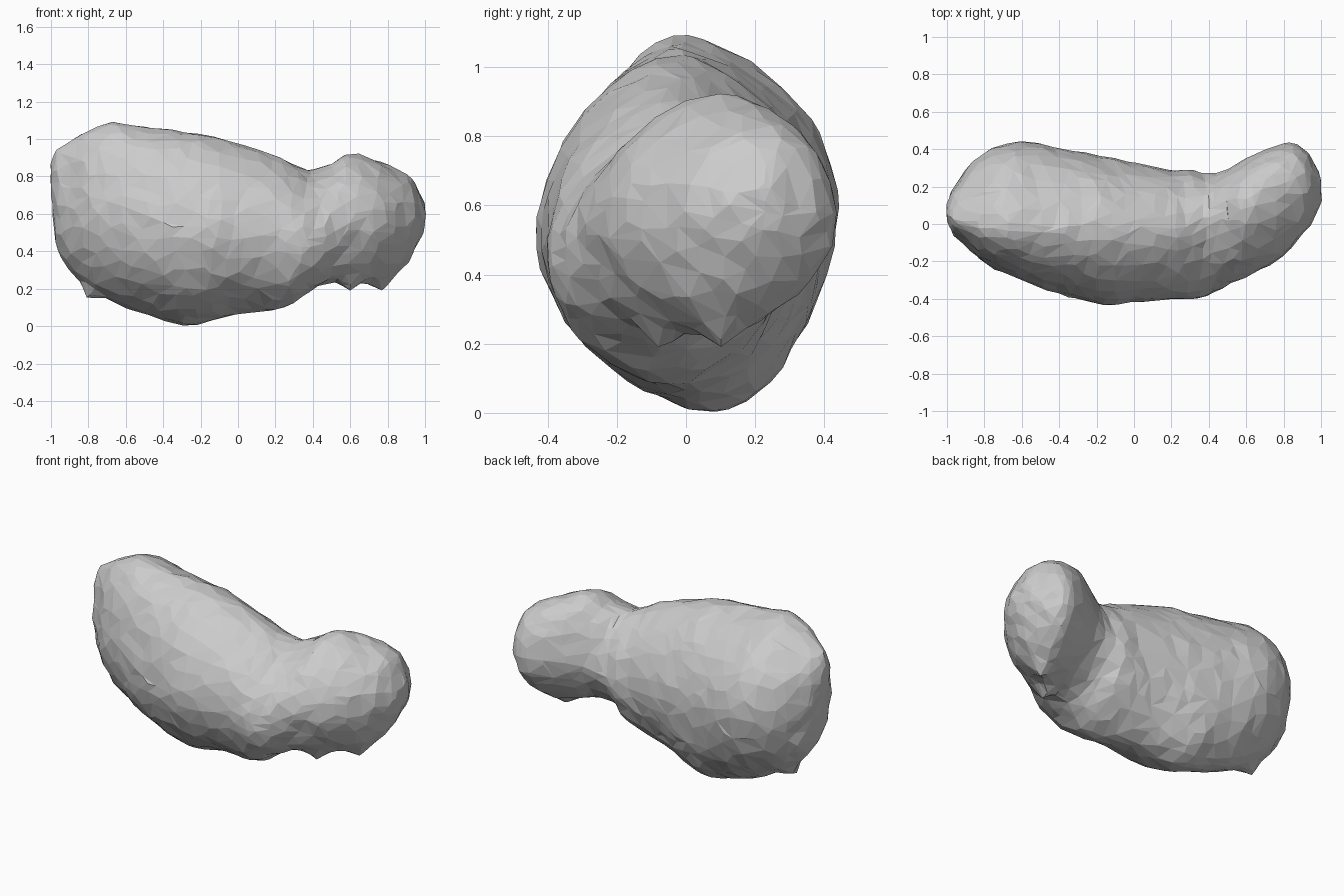
import bpy, bmesh, math
from mathutils import Vector, noise

if "Cube" in bpy.data.objects:
    bpy.data.objects.remove(bpy.data.objects["Cube"])

# Lengthwise stations: x, z low, z high, y front, y back, y of crest, y of keel
STATIONS = [
    (-1.00, 0.70, 0.87, 0.02, 0.10, 0.05, 0.05),
    (-0.97, 0.45, 0.94, -0.05, 0.18, 0.03, 0.07),
    (-0.90, 0.30, 0.99, -0.12, 0.29, 0.02, 0.09),
    (-0.80, 0.205, 1.04, -0.21, 0.38, 0.00, 0.10),
    (-0.68, 0.14, 1.09, -0.27, 0.43, -0.01, 0.10),
    (-0.54, 0.08, 1.065, -0.325, 0.435, -0.01, 0.10),
    (-0.40, 0.035, 1.05, -0.37, 0.405, -0.02, 0.09),
    (-0.28, 0.005, 1.04, -0.40, 0.385, -0.02, 0.08),
    (-0.14, 0.03, 1.015, -0.43, 0.36, -0.03, 0.04),
    (0.02, 0.065, 0.97, -0.415, 0.32, -0.04, 0.00),
    (0.20, 0.085, 0.905, -0.40, 0.295, -0.03, -0.06),
    (0.30, 0.12, 0.86, -0.405, 0.29, -0.01, -0.08),
    (0.40, 0.20, 0.835, -0.38, 0.265, 0.03, -0.09),
    (0.50, 0.235, 0.875, -0.325, 0.29, 0.07, -0.05),
    (0.60, 0.235, 0.915, -0.275, 0.35, 0.09, -0.02),
    (0.74, 0.235, 0.885, -0.21, 0.41, 0.14, 0.08),
    (0.84, 0.28, 0.84, -0.13, 0.435, 0.18, 0.12),
    (0.92, 0.37, 0.79, -0.04, 0.39, 0.19, 0.15),
    (0.97, 0.46, 0.715, 0.05, 0.31, 0.19, 0.17),
    (1.00, 0.54, 0.65, 0.13, 0.23, 0.18, 0.18),
]
SEG, SUB = 56, 4


def blend(a, b, c, d, t):
    """Smooth curve through b and c."""
    return [0.5 * (2 * q + (r - p) * t + (2 * p - 5 * q + 4 * r - s) * t * t
                   + (3 * q - p - 3 * r + s) * t ** 3)
            for p, q, r, s in zip(a, b, c, d)]


def power(v, e):
    return math.copysign(abs(v) ** e, v)


rows = []
last = len(STATIONS) - 1
for i in range(last):
    quad = [STATIONS[min(max(i + k, 0), last)] for k in (-1, 0, 1, 2)]
    rows += [blend(*quad, j / SUB) for j in range(SUB)]
rows.append(STATIONS[-1])

# Boulder body: skewed oval sections lofted along x
bm = bmesh.new()
rings = []
for x, z0, z1, y0, y1, yt, yk in rows:
    yc, zc = (y0 + y1) / 2, (z0 + z1) / 2
    neck = math.exp(-((x - 0.45) / 0.16) ** 2)
    head = min(max((x - 0.4) / 0.3, 0), 1)
    ring = []
    for k in range(SEG):
        a = 2 * math.pi * k / SEG
        c, s = math.cos(a), math.sin(a)
        skew = (yt if s > 0 else yk) - yc
        e = 1.12
        if c > 0 and s > 0:
            e = 1.22 - 0.32 * head        # head is fuller at the upper back
        y = yc + (y1 - y0) / 2 * power(c, e) + skew * s * s * abs(s)
        z = zc + (z1 - z0) / 2 * power(s, 1.05 if e > 1 else 0.97)
        if c < 0:
            z -= 0.06 * neck * c * c      # neck bulges low at the front
        elif s < 0:
            y += 0.03 * neck * c * s      # and is pinched low at the back
        ring.append(bm.verts.new((x, y, z)))
    rings.append(ring)
for r, q in zip(rings, rings[1:]):
    for k in range(SEG):
        n = (k + 1) % SEG
        bm.faces.new((r[k], r[n], q[n], q[k]))
bm.faces.new(rings[0])
bm.faces.new(rings[-1])
bmesh.ops.recalc_face_normals(bm, faces=bm.faces)
bm.normal_update()

# Rough stone surface
for v in bm.verts:
    h = 0.008 * noise.noise(v.co * 5) + 0.009 * noise.noise(v.co * 13)
    v.co += v.normal * h

# Small jagged spurs on the underside
for x, y, z in ((0.77, 0.10, 0.19), (0.60, -0.08, 0.19), (-0.81, 0.06, 0.15)):
    tip = Vector((x, y, z))
    near = min(bm.verts, key=lambda v: (v.co - tip).length)
    base, pull = near.co.copy(), tip - near.co
    for v in bm.verts:
        v.co += pull * max(0, 1 - (v.co - base).length / 0.085)

bmesh.ops.triangulate(bm, faces=bm.faces)
mesh = bpy.data.meshes.new("asteroid_body")
bm.to_mesh(mesh)
bm.free()
body = bpy.data.objects.new("asteroid_body", mesh)
bpy.context.collection.objects.link(body)

# Reduce to irregular flat facets
facets = body.modifiers.new("facets", 'DECIMATE')
facets.ratio = 0.19
facets.use_collapse_triangulate = True
